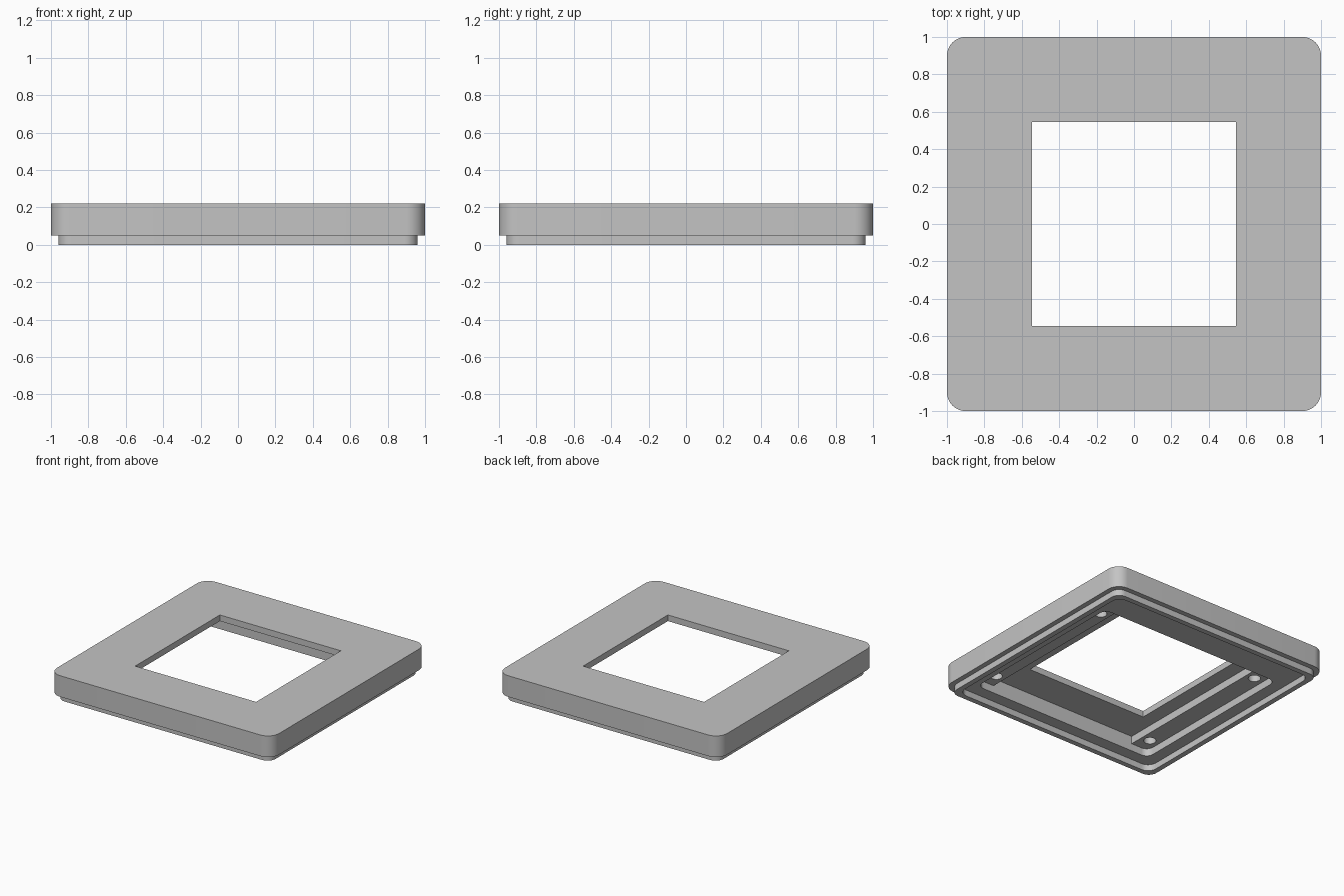
import bpy, bmesh, math

old = bpy.data.objects.get("Cube")
if old:
    bpy.data.objects.remove(old, do_unlink=True)

grey = bpy.data.materials.new("plain_grey")
grey.use_nodes = True
colour = (0.55, 0.55, 0.55, 1)
grey.diffuse_color = colour
grey.node_tree.nodes["Principled BSDF"].inputs["Base Color"].default_value = colour


def prism(name, x0, x1, y0, y1, z0, z1, radius=0, steps=10):
    """Upright block with rounded vertical corners."""
    corners = [(x1, y1, -1, -1), (x0, y1, 1, -1), (x0, y0, 1, 1), (x1, y0, -1, 1)]
    bm = bmesh.new()
    ring = []
    for i, (x, y, sx, sy) in enumerate(corners):
        count = steps if radius else 0
        for k in range(count + 1):
            a = math.pi / 2 * (i + k / max(count, 1))
            ring.append(bm.verts.new((x + radius * (sx + math.cos(a)) if radius else x,
                                      y + radius * (sy + math.sin(a)) if radius else y, z0)))
    base = bm.faces.new(ring)
    top = bmesh.ops.extrude_face_region(bm, geom=[base])["geom"]
    bmesh.ops.translate(bm, vec=(0, 0, z1 - z0),
                        verts=[v for v in top if isinstance(v, bmesh.types.BMVert)])
    bmesh.ops.recalc_face_normals(bm, faces=bm.faces)
    mesh = bpy.data.meshes.new(name)
    bm.to_mesh(mesh)
    bm.free()
    mesh.materials.append(grey)
    obj = bpy.data.objects.new(name, mesh)
    bpy.context.collection.objects.link(obj)
    return obj


def square(name, half, z0, z1, radius=0):
    return prism(name, -half, half, -half, half, z0, z1, radius)


def combine(target, tool, operation="DIFFERENCE"):
    bpy.context.view_layer.objects.active = target
    mod = target.modifiers.new("combine", "BOOLEAN")
    mod.operation = operation
    mod.solver = "EXACT"
    mod.object = tool
    bpy.ops.object.modifier_apply(modifier=mod.name)
    bpy.data.objects.remove(tool, do_unlink=True)


# Cover plate with a locating lip underneath
cover = square("frame_cover", 1.0, 0.05, 0.222, 0.1)
combine(cover, square("lip", 0.96, 0, 0.08, 0.07), "UNION")

# Underside: shallow recess inside the lip, then the offset cavity
back, front = 0.645, -0.82
combine(cover, square("lip_recess", 0.918, -0.1, 0.05, 0.075))
combine(cover, prism("cavity", -0.82, 0.82, front, back, -0.1, 0.11, 0.06))

# Deeper slot leaves a raised mounting rail on each side
combine(cover, prism("deep_slot", -0.665, 0.665, front, back, 0, 0.172))

# Square window
combine(cover, square("window", 0.545, -0.1, 0.4))

# Blind screw holes in the rails
for x in (-0.74, 0.74):
    for y in (-0.7, 0.5):
        r = 0.046
        combine(cover, prism("screw_hole", x - r, x + r, y - r, y + r, 0, 0.18, r, 6))

# Smooth rounded corners, crisp edges
bpy.ops.object.select_all(action="DESELECT")
cover.select_set(True)
bpy.context.view_layer.objects.active = cover
bpy.ops.object.shade_smooth_by_angle(angle=math.radians(30))
